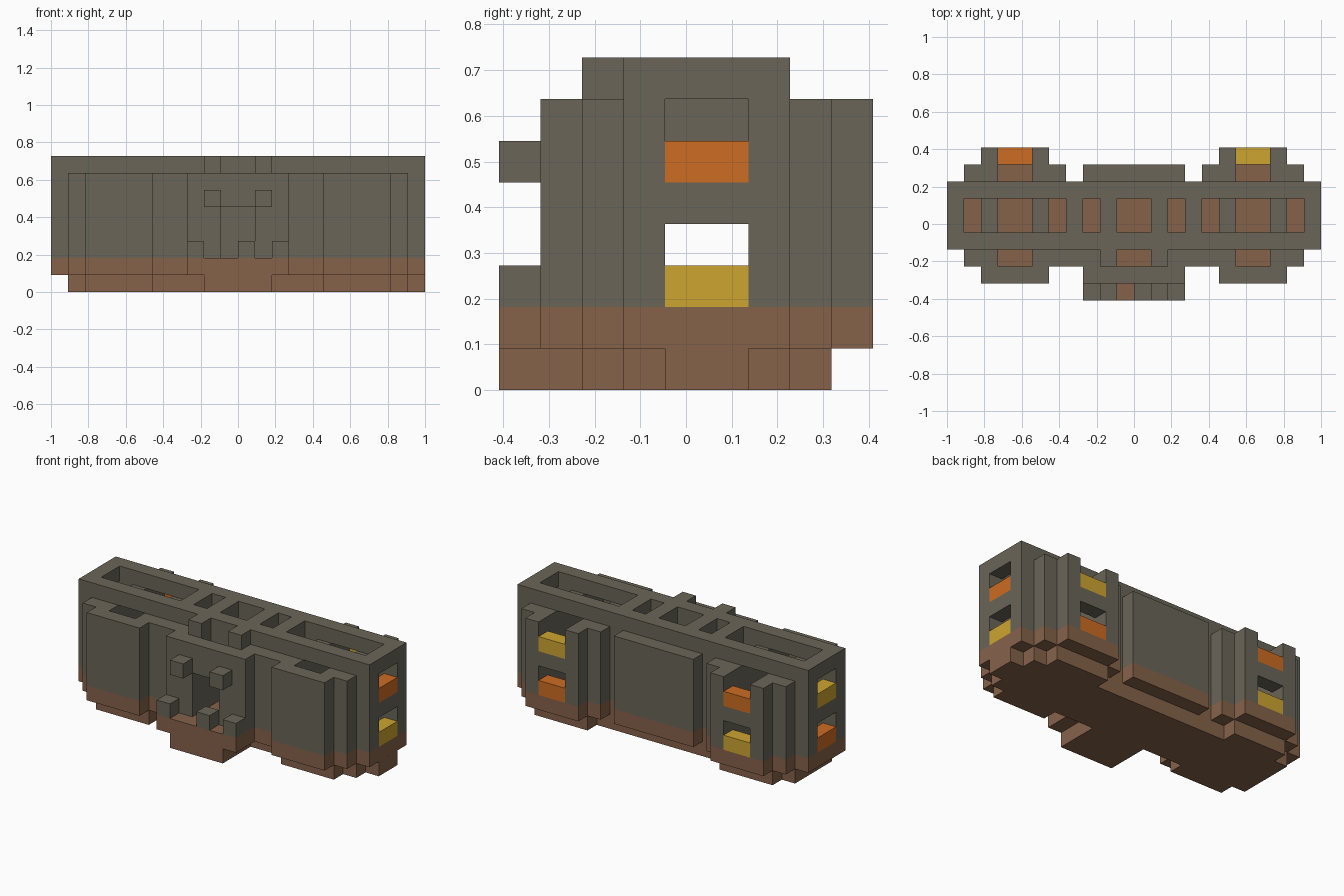
import bpy
import bmesh
from mathutils import Vector

UNIT = 1 / 11          # edge length of one building block
Y_OFFSET = -4.5        # grid row 0 starts at the front

if "Cube" in bpy.data.objects:
    bpy.data.objects.remove(bpy.data.objects["Cube"], do_unlink=True)


def material(name, srgb):
    linear = [((c / 255 + 0.055) / 1.055) ** 2.4 for c in srgb]
    mat = bpy.data.materials.new(name)
    mat.use_nodes = True
    mat.diffuse_color = (*linear, 1)
    bsdf = mat.node_tree.nodes["Principled BSDF"]
    bsdf.inputs["Base Color"].default_value = (*linear, 1)
    bsdf.inputs["Roughness"].default_value = 0.9
    return mat


stone = material("grey stone", (106, 101, 88))
earth = material("brown earth", (134, 98, 74))
orange = material("orange", (205, 108, 34))
yellow = material("yellow", (205, 165, 48))


def box(x, y, z):
    """Grid cells of a box, each axis given as (start, end)."""
    return {(i, j, k) for i in range(*x) for j in range(*y) for k in range(*z)}


def both(x, y, z):
    """A box and its mirror image across the middle."""
    return box(x, y, z) | box((-x[1], -x[0]), y, z)


def build(name, cells, mat):
    """Skin the outside of a set of cells and merge the flat faces."""
    bm = bmesh.new()
    for cell in cells:
        for axis in range(3):
            for side in (0, 1):
                step = [0, 0, 0]
                step[axis] = 2 * side - 1
                if tuple(c + s for c, s in zip(cell, step)) in cells:
                    continue
                u, v = (axis + 1) % 3, (axis + 2) % 3
                corners = []
                for a, b in ((0, 0), (1, 0), (1, 1), (0, 1)):
                    p = Vector(cell)
                    p[axis] += side
                    p[u] += a
                    p[v] += b
                    p.y += Y_OFFSET
                    corners.append(bm.verts.new(p * UNIT))
                bm.faces.new(corners if side else corners[::-1])
    bmesh.ops.remove_doubles(bm, verts=bm.verts, dist=UNIT / 100)
    bmesh.ops.dissolve_limit(bm, angle_limit=0.01, verts=bm.verts, edges=bm.edges)
    mesh = bpy.data.meshes.new(name)
    bm.to_mesh(mesh)
    bm.free()
    mesh.materials.append(mat)
    obj = bpy.data.objects.new(name, mesh)
    bpy.context.collection.objects.link(obj)
    return obj


WALL = (2, 7)          # height range of the lower walls
HALL = (2, 8)          # height range of the main hall
INSIDE = (4, 6)        # rows inside the main hall

# Stepped base
foundation = (box((-10, 10), (3, 7), (0, 1)) | box((10, 11), INSIDE, (0, 1))
              | both((5, 9), (2, 8), (0, 1)) | box((-2, 2), (0, 3), (0, 1)))
build("foundation", foundation, earth)

plinth = (box((-11, 11), (3, 7), (1, 2)) | box((-10, 10), (2, 3), (1, 2))
          | both((5, 9), (1, 9), (1, 2)) | both((4, 10), (7, 8), (1, 2))
          | box((-3, 3), (0, 8), (1, 2)))
build("plinth", plinth, earth)

# Main hall with open rooms, cross walls, doorways and end windows
hall = box((-11, 11), (3, 7), HALL)
for room in ((9, 10), (6, 8), (4, 5), (2, 3), (0, 1)):
    hall -= both(room, INSIDE, HALL)
hall -= both((4, 10), INSIDE, (7, 8))           # long roof openings
hall -= box((-10, 10), INSIDE, (2, 4))          # inner doorways
hall -= both((6, 8), (3, 7), WALL)              # openings into the towers
hall -= box((-1, 1), (3, 4), (2, 5))            # entrance passage
for window in ((2, 4), (5, 7)):
    hall -= both((10, 11), INSIDE, window)
build("main_hall", hall, stone)

# Front range with two small turrets
front = box((-10, 10), (2, 3), WALL) | both((1, 2), (2, 3), (7, 8))
front -= both((6, 8), (2, 3), WALL) | box((-1, 1), (2, 3), HALL)
build("front_range", front, stone)

entrance = box((-3, 3), (1, 2), WALL) - box((-1, 1), (1, 2), (2, 5))
build("entrance_wall", entrance, stone)
build("back_panel", box((-3, 3), (7, 8), WALL), stone)

# Towers and coloured window sills, left and right
for side, label in ((1, "left"), (-1, "right")):
    def place(x, y, z):
        return box(x if side > 0 else (-x[1], -x[0]), y, z)

    build(label + "_front_tower", place((5, 9), (1, 2), WALL), stone)
    tower = place((4, 10), (7, 8), WALL) | place((5, 9), (8, 9), WALL)
    tower -= place((6, 8), (7, 9), WALL)
    tower |= place((6, 8), (8, 9), (4, 5))
    build(label + "_back_tower", tower, stone)

    first, second = (orange, yellow) if side > 0 else (yellow, orange)
    build(label + "_end_upper_sill", place((10, 11), INSIDE, (5, 6)), first)
    build(label + "_end_lower_sill", place((10, 11), INSIDE, (2, 3)), second)
    build(label + "_back_upper_sill", place((6, 8), (8, 9), (5, 6)), second)
    build(label + "_back_lower_sill", place((6, 8), (8, 9), (2, 3)), first)

# Loose blocks around the entrance
for n, (x, z) in enumerate(((-2, 5), (1, 5), (-3, 2), (0, 2), (2, 2)), 1):
    build(f"entrance_block_{n}", box((x, x + 1), (0, 1), (z, z + 1)), stone)
